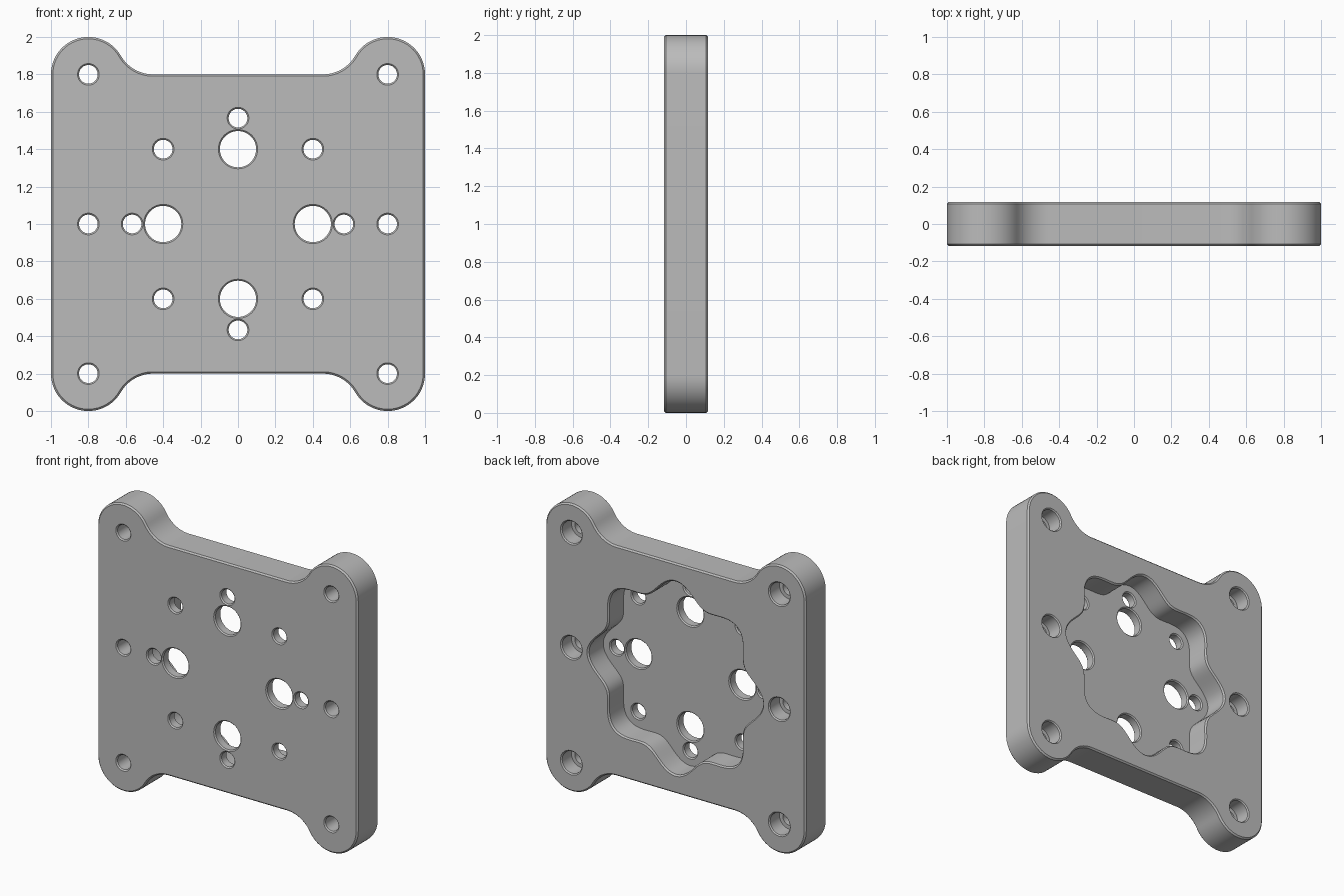
import bpy, bmesh
from math import sin, cos, pi, radians, atan2, sqrt

cube = bpy.data.objects.get("Cube")
if cube:
    bpy.data.objects.remove(cube, do_unlink=True)

BACK = 0.117          # half thickness
FLOOR = -0.048        # pocket floor
CH = 0.01             # edge chamfer
EPS = 0.0006
MID = 1.0             # height of the centre


def loft(bm, rings):
    """Skin (x, y, z) loops of equal length and cap both ends."""
    loops = [[bm.verts.new(p) for p in ring] for ring in rings]
    for a, b in zip(loops, loops[1:]):
        for i in range(len(a)):
            j = (i + 1) % len(a)
            bm.faces.new((a[i], a[j], b[j], b[i]))
    bm.faces.new(loops[0])
    bm.faces.new(loops[-1])


def make_object(name, bm):
    bmesh.ops.recalc_face_normals(bm, faces=bm.faces)
    mesh = bpy.data.meshes.new(name)
    bm.to_mesh(mesh)
    bm.free()
    obj = bpy.data.objects.new(name, mesh)
    bpy.context.scene.collection.objects.link(obj)
    return obj


def arc(cx, cz, r, a0, a1, n):
    return [(cx + r * cos(a0 + (a1 - a0) * i / n),
             cz + r * sin(a0 + (a1 - a0) * i / n)) for i in range(n + 1)]


def outline(inset):
    """Plate outline: four round ears blended into the top and bottom edges."""
    ear, blend, c = 0.2, 0.2, 0.8
    bx = c - sqrt((ear + blend) ** 2 - blend ** 2)
    join = atan2(blend, bx - c)
    quarter = arc(c, c, ear - inset, 0, join, 24)
    quarter += arc(bx, c + blend, blend + inset, join - pi, -pi / 2, 12)[1:]
    top = quarter + [(-x, z) for x, z in reversed(quarter)]
    return top + [(-x, -z) for x, z in top]


def scallop(offset, n=256):
    """Pocket outline with eight rounded lobes."""
    pts = []
    for i in range(n):
        a = 2 * pi * i / n
        r = 0.618 + 0.052 * cos(8 * a) + offset
        pts.append((r * cos(a), r * sin(a)))
    return pts


def place(pts, y):
    return [(x, y, z + MID) for x, z in pts]


def hole(bm, x, z, steps):
    """Round cutter from (y, radius) steps."""
    loft(bm, [place(arc(x, z, r, 0, 2 * pi, 48)[:-1], y) for y, r in steps])


def drill(r, back):
    """Straight hole, chamfered at the front face and at the given back face."""
    wide = r + CH * 0.8
    return [(-BACK - 0.02, wide + EPS), (-BACK - EPS, wide + EPS),
            (-BACK + CH * 0.8, r), (back - CH * 0.8, r),
            (back + EPS, wide + EPS), (back + 0.02, wide + EPS)]


# Plate body with chamfered rims
bm = bmesh.new()
loft(bm, [place(outline(i), y) for i, y in
          ((CH, -BACK), (0, -BACK + CH), (0, BACK - CH), (CH, BACK))])
plate = make_object("mounting_plate", bm)

# Scalloped pocket in the back
bm = bmesh.new()
loft(bm, [place(scallop(o), y) for o, y in
          ((0, FLOOR), (0, BACK - CH), (CH + EPS, BACK + EPS), (CH + EPS, BACK + 0.05))])
pocket = make_object("pocket_cutter", bm)

# Holes: large and small ones through the pocket floor, counterbored ones outside
bm = bmesh.new()
SMALL, LARGE, BORE = 0.05, 0.097, 0.076
for i in range(8):
    a = i * pi / 4
    hole(bm, 0.566 * cos(a), 0.566 * sin(a), drill(SMALL, FLOOR))
    if i % 2 == 0:
        hole(bm, 0.4 * cos(a), 0.4 * sin(a), drill(LARGE, FLOOR))
for x in (-0.8, 0.8):
    for z in (-0.8, 0, 0.8):
        ledge = BACK - 0.11
        hole(bm, x, z, drill(SMALL, ledge)[:4] + [(ledge, SMALL), (ledge, BORE)]
             + drill(BORE, BACK)[3:])
holes = make_object("hole_cutter", bm)

# Cut, then drop the cutters
bpy.context.view_layer.objects.active = plate
for cutter in (pocket, holes):
    cutter.hide_render = True
    mod = plate.modifiers.new(cutter.name, 'BOOLEAN')
    mod.operation = 'DIFFERENCE'
    mod.solver = 'EXACT'
    mod.object = cutter
    bpy.ops.object.modifier_apply(modifier=mod.name)
    bpy.data.objects.remove(cutter, do_unlink=True)

# Colour
grey = bpy.data.materials.new("plain_grey")
grey.use_nodes = True
grey.diffuse_color = (0.5, 0.5, 0.5, 1)
grey.node_tree.nodes["Principled BSDF"].inputs["Base Color"].default_value = (0.5, 0.5, 0.5, 1)
plate.data.materials.clear()
plate.data.materials.append(grey)

# Smooth curved walls, crisp rims
bpy.ops.object.select_all(action='DESELECT')
plate.select_set(True)
bpy.ops.object.shade_smooth_by_angle(angle=radians(30))
